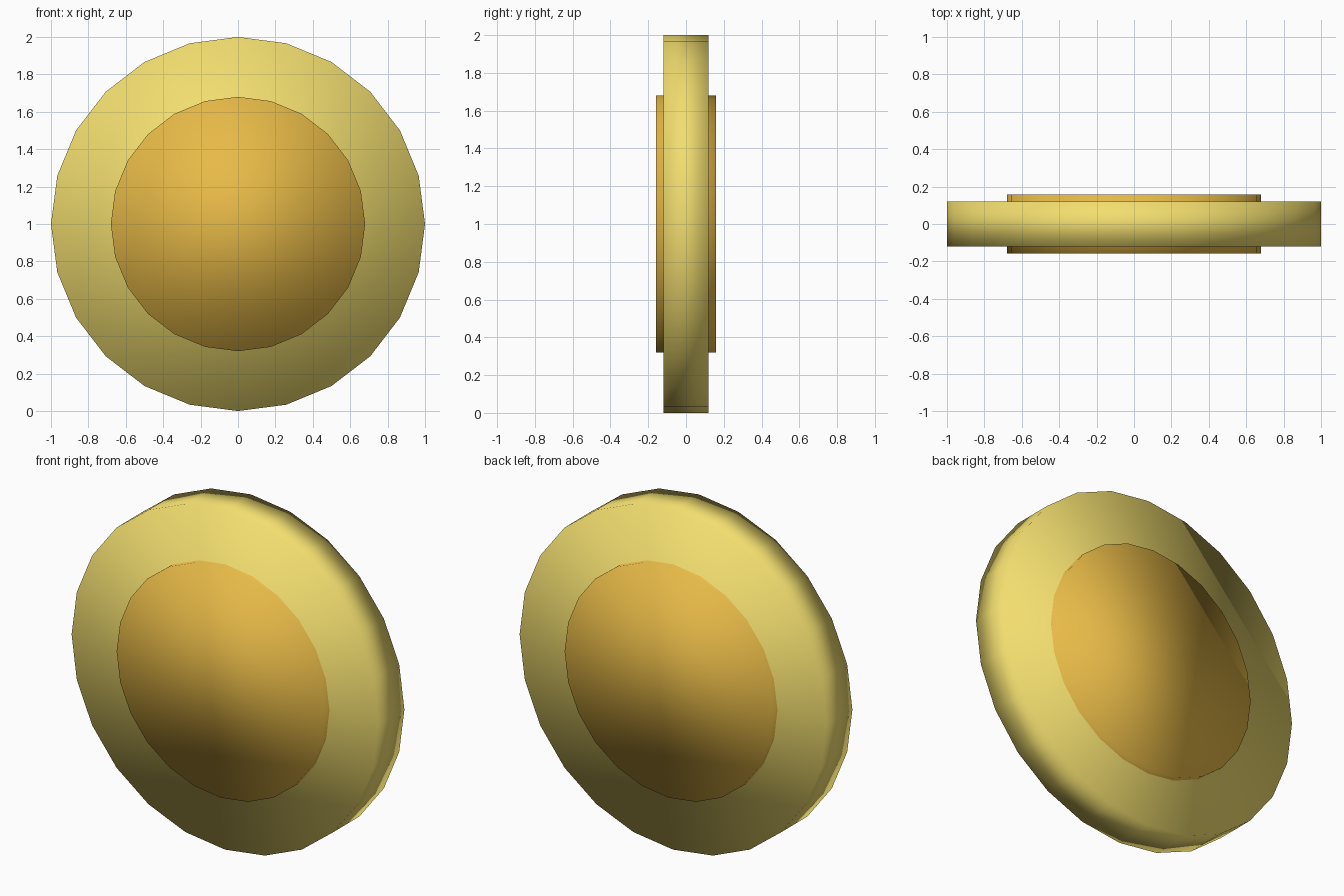
import bpy
from math import pi

if "Cube" in bpy.data.objects:
    bpy.data.objects.remove(bpy.data.objects["Cube"])


def disc(name, radius, depth, color):
    """Upright 24-sided disc facing front and back, smooth shaded."""
    bpy.ops.mesh.primitive_cylinder_add(vertices=24, radius=radius, depth=depth,
                                        location=(0, 0, 1), rotation=(pi / 2, 0, 0))
    ob = bpy.context.object
    ob.name = name
    bpy.ops.object.transform_apply(location=False, rotation=True, scale=True)
    bpy.ops.object.shade_smooth()
    mat = bpy.data.materials.new(name + "_material")
    mat.diffuse_color = color
    mat.use_nodes = True
    mat.node_tree.nodes["Principled BSDF"].inputs["Base Color"].default_value = mat.diffuse_color
    ob.data.materials.append(mat)
    return ob


# Wide pale outer rim
disc("coin_rim", 1.0, 0.24, (0.89, 0.73, 0.16, 1))

# Raised golden centre, standing proud on both faces
disc("coin_center", 0.68, 0.316, (0.80, 0.49, 0.064, 1))
